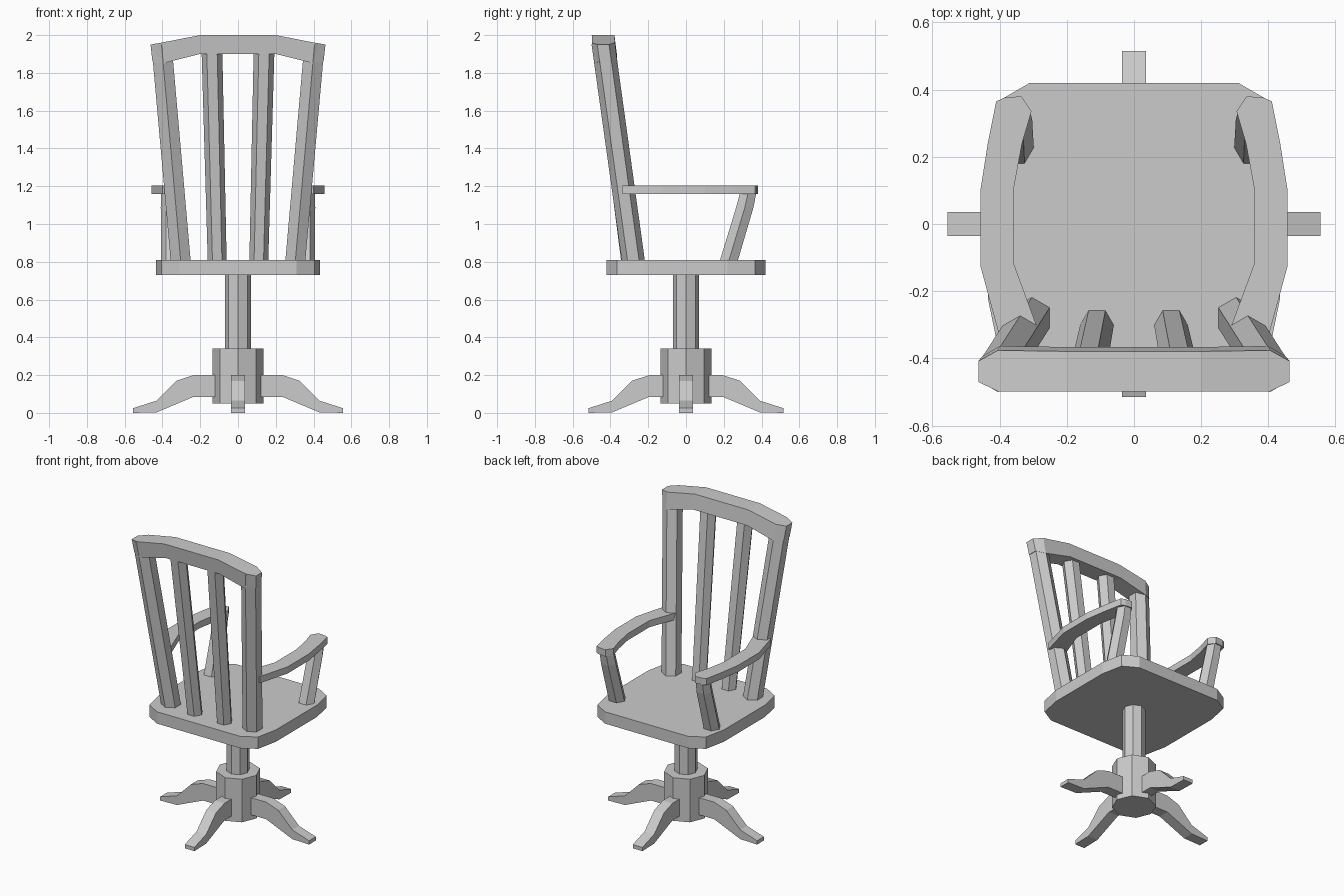
import bpy, bmesh
from math import cos, sin, pi, radians

if "Cube" in bpy.data.objects:
    bpy.data.objects.remove(bpy.data.objects["Cube"])


def loft(name, rings):
    """Skin a list of equal-length point rings and cap both ends."""
    bm = bmesh.new()
    vs = [[bm.verts.new(p) for p in r] for r in rings]
    n = len(rings[0])
    for a, b in zip(vs, vs[1:]):
        for i in range(n):
            j = (i + 1) % n
            bm.faces.new((a[i], a[j], b[j], b[i]))
    bm.faces.new(vs[0])
    bm.faces.new(vs[-1])
    bmesh.ops.recalc_face_normals(bm, faces=bm.faces)
    me = bpy.data.meshes.new(name)
    bm.to_mesh(me)
    bm.free()
    ob = bpy.data.objects.new(name, me)
    bpy.context.collection.objects.link(ob)
    return ob


def slab(name, outline, z0, z1):
    return loft(name, [[(x, y, z) for x, y in outline] for z in (z0, z1)])


def ring(c, r, n=6, turn=0.0):
    return [(c[0] + r * cos(turn + 2 * pi * i / n),
             c[1] + r * sin(turn + 2 * pi * i / n), c[2]) for i in range(n)]


# Seat with clipped corners
quarter = [(0.435, 0.22), (0.405, 0.365), (0.31, 0.42)]
half = quarter + [(-x, y) for x, y in reversed(quarter)]
slab("seat", half + [(-x, -y) for x, y in half], 0.73, 0.81)

# Pedestal
loft("column", [ring((0, 0, z), 0.07, 8) for z in (0.30, 0.74)])
loft("hub", [ring((0, 0, z), 0.136, 8) for z in (0.05, 0.34)])

# Four curved feet, the front and back ones slightly shorter
profile = [(0.08, 0.2), (0.235, 0.2), (0.325, 0.17), (0.43, 0.065), (0.555, 0.025),
           (0.555, 0.0), (0.43, 0.003), (0.235, 0.085), (0.08, 0.085)]
for k in range(4):
    shift = 0.04 * (k % 2)
    foot = loft("foot", [[(d - shift, w, z) for d, z in profile] for w in (-0.036, 0.036)])
    foot.rotation_euler.z = radians(90 * k)

for s in (-1, 1):
    # Outer back post and inner spindle
    loft("back_post", [ring((s * 0.303, -0.278, 0.80), 0.061, 6, pi / 6),
                       ring((s * 0.405, -0.438, 1.95), 0.062, 6, pi / 6)])
    loft("back_spindle", [ring((s * 0.110, -0.300, 0.80), 0.05),
                          ring((s * 0.138, -0.438, 1.92), 0.055)])
    # Armrest
    arm = [(0.40, -0.335), (0.457, -0.125), (0.457, 0.10), (0.435, 0.24), (0.41, 0.365),
           (0.385, 0.376), (0.335, 0.38), (0.305, 0.335), (0.333, 0.24), (0.357, 0.11),
           (0.357, -0.12), (0.287, -0.31)]
    slab("armrest", [(s * x, y) for x, y in arm], 1.16, 1.205)
    # Bent arm support
    loft("arm_support", [ring((s * x, y, z), r) for x, y, z, r in
                         [(0.353, 0.225, 0.80, 0.055), (0.356, 0.312, 1.09, 0.053),
                          (0.358, 0.332, 1.18, 0.049)]])

# Crest rail: x top, x bottom, back y, front y, top z, bottom z
stations = [(0.463, 0.453, -0.47, -0.408, 1.95, 1.86),
            (0.405, 0.40, -0.498, -0.376, 1.96, 1.85),
            (0.20, 0.20, -0.499, -0.379, 2.0, 1.9)]
sections = [[(s * xt, yb, zt), (s * xt, yf, zt), (s * xb, yf + 0.013, zb), (s * xb, yb + 0.013, zb)]
            for s, row in ((-1, stations), (1, stations[::-1]))
            for xt, xb, yb, yf, zt, zb in row]
loft("crest_rail", sections)
